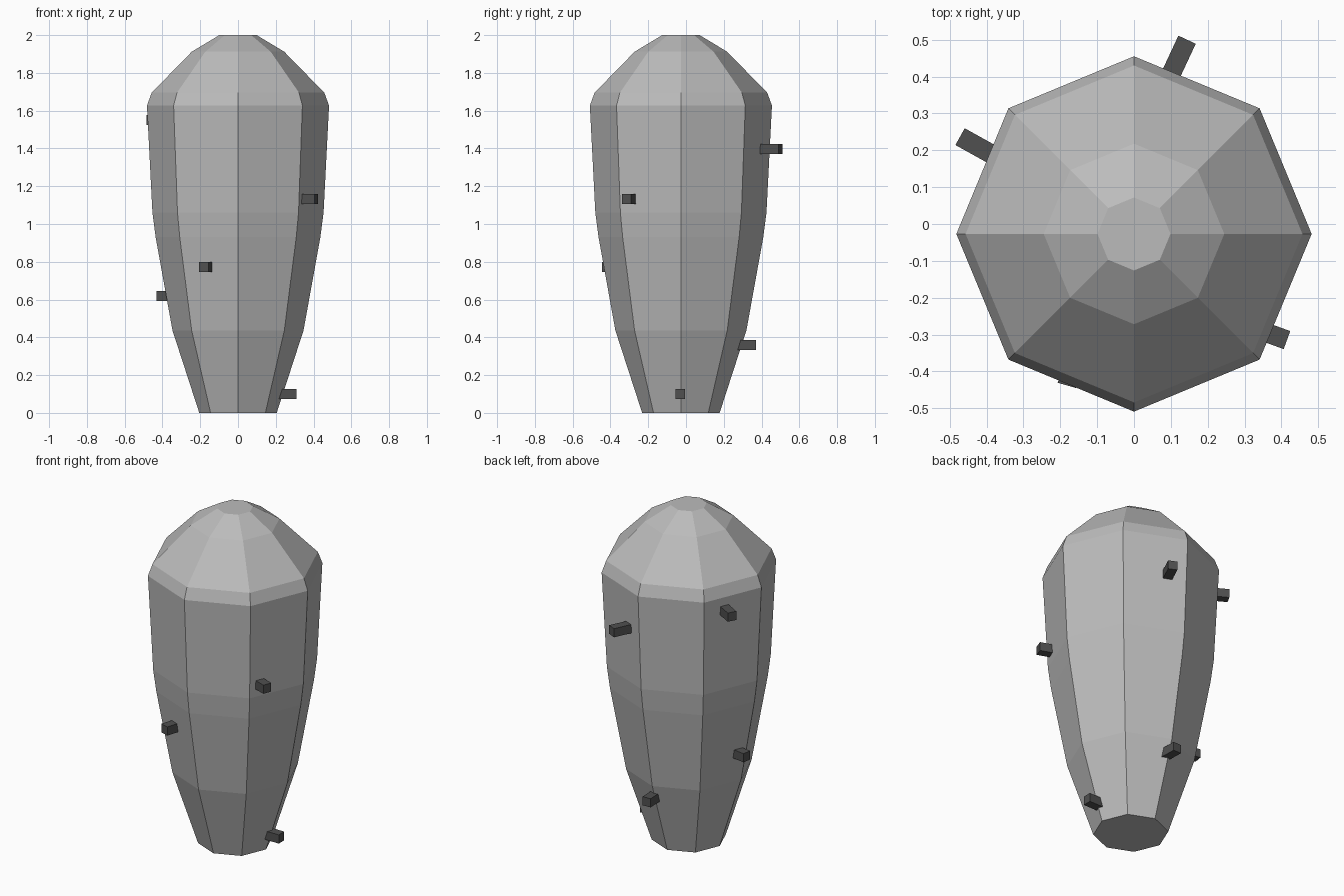
import bpy, bmesh, math
from mathutils import Matrix

if "Cube" in bpy.data.objects:
    bpy.data.objects.remove(bpy.data.objects["Cube"])

SIDES = 8
CENTRE_Y = -0.027


def material(name, value):
    m = bpy.data.materials.new(name)
    m.diffuse_color = (value, value, value, 1)
    m.use_nodes = True
    m.node_tree.nodes["Principled BSDF"].inputs["Base Color"].default_value = m.diffuse_color
    return m


def add_object(name, bm, mat):
    bmesh.ops.recalc_face_normals(bm, faces=bm.faces)
    mesh = bpy.data.meshes.new(name)
    bm.to_mesh(mesh)
    bm.free()
    mesh.materials.append(mat)
    ob = bpy.data.objects.new(name, mesh)
    bpy.context.collection.objects.link(ob)
    return ob


stone = material("light grey", 0.5)
dark = material("dark grey", 0.08)

# Tapered octagonal body: (radius, height) rings, capped at both ends
profile = [(0.205, 0), (0.347, 0.437), (0.436, 0.93), (0.453, 1.06),
           (0.482, 1.627), (0.457, 1.695), (0.245, 1.912), (0.099, 2.0)]
bm = bmesh.new()
rings = [[bm.verts.new((r * math.cos(math.tau * i / SIDES),
                        CENTRE_Y + r * math.sin(math.tau * i / SIDES), z))
          for i in range(SIDES)] for r, z in profile]
for low, high in zip(rings, rings[1:]):
    for i in range(SIDES):
        j = (i + 1) % SIDES
        bm.faces.new((low[i], low[j], high[j], high[i]))
bm.faces.new(rings[0][::-1])
bm.faces.new(rings[-1])
add_object("body", bm, stone)

# Square climbing pegs spiralling up: outer end x, y, height, heading in degrees
pegs = [(0.31, -0.03, 0.10, 0), (0.003, 0.37, 0.36, 92),
        (-0.427, 0.033, 0.619, 171), (-0.182, -0.438, 0.772, 254),
        (0.415, -0.315, 1.133, -20), (0.144, 0.50, 1.397, 65),
        (-0.472, 0.237, 1.55, 151)]
LENGTH, WIDTH = 0.15, 0.052
for n, (x, y, z, heading) in enumerate(pegs, 1):
    bm = bmesh.new()
    place = (Matrix.Translation((x, y, z))
             @ Matrix.Rotation(math.radians(heading), 4, 'Z')
             @ Matrix.Translation((-LENGTH / 2, 0, 0))
             @ Matrix.Diagonal((LENGTH, WIDTH, WIDTH, 1)))
    bmesh.ops.create_cube(bm, size=1, matrix=place)
    add_object(f"peg_{n}", bm, dark)
